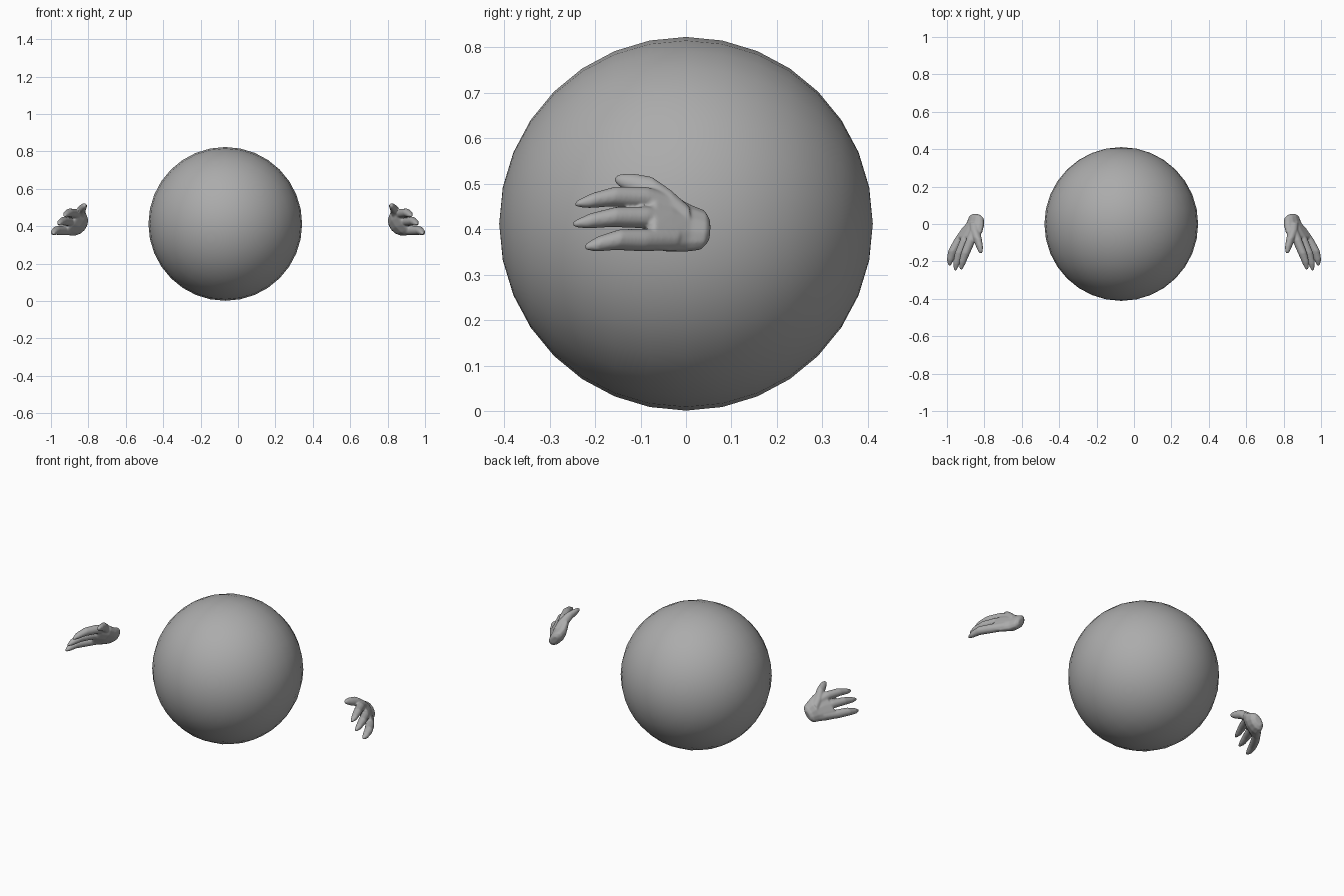
import bpy, bmesh, math
from mathutils import Vector

grey = bpy.data.materials.new("mid_grey")
grey.diffuse_color = (0.41, 0.41, 0.41, 1)

# Big smooth ball, slightly off centre, poles facing front and back
bpy.ops.mesh.primitive_uv_sphere_add(segments=32, ring_count=16, radius=0.411,
                                     location=(-0.068, 0, 0.412),
                                     rotation=(math.pi / 2, 0, 0))
ball = bpy.context.object
ball.name = "ball"
ball.data.materials.append(grey)
bpy.ops.object.shade_smooth()

ACROSS = Vector((-0.62, 0, 0.78))                       # little finger side to thumb side
THICK = ACROSS.cross(Vector((0.4, -0.9, 0))).normalized()  # palm to back of hand
SIDES = 12

# Each section: x, y, z, half width, half thickness
PALM = [(0.842, 0.050, 0.396, 0.030, 0.016), (0.842, 0.036, 0.398, 0.052, 0.031),
        (0.848, 0.000, 0.403, 0.064, 0.035), (0.868, -0.040, 0.416, 0.082, 0.034),
        (0.895, -0.075, 0.424, 0.084, 0.026), (0.898, -0.084, 0.425, 0.074, 0.018)]
FINGERS = {
    "little": [(0.890, -0.02, 0.378, 0.026, 0.024), (0.938, -0.09, 0.376, 0.026, 0.025),
               (0.971, -0.15, 0.377, 0.024, 0.024), (0.984, -0.195, 0.368, 0.018, 0.018),
               (0.987, -0.222, 0.362, 0.007, 0.007)],
    "middle": [(0.870, -0.03, 0.420, 0.026, 0.024), (0.906, -0.09, 0.426, 0.025, 0.025),
               (0.936, -0.16, 0.427, 0.023, 0.023), (0.951, -0.215, 0.418, 0.017, 0.018),
               (0.956, -0.248, 0.412, 0.007, 0.007)],
    "index": [(0.850, -0.03, 0.450, 0.026, 0.024), (0.874, -0.09, 0.469, 0.025, 0.025),
              (0.903, -0.16, 0.472, 0.023, 0.023), (0.919, -0.21, 0.463, 0.017, 0.018),
              (0.925, -0.243, 0.456, 0.007, 0.007)],
    "thumb": [(0.850, 0.00, 0.422, 0.030, 0.030), (0.848, -0.04, 0.459, 0.030, 0.028),
              (0.837, -0.08, 0.490, 0.028, 0.024), (0.827, -0.12, 0.502, 0.023, 0.019),
              (0.822, -0.145, 0.508, 0.015, 0.013), (0.821, -0.156, 0.511, 0.007, 0.006)],
}


def loft(bm, sections, side):
    """Closed tube through elliptical sections, mirrored in x by side."""
    rings = []
    for x, y, z, w, t in sections:
        ring = []
        for i in range(SIDES):
            a = math.tau * i / SIDES
            p = Vector((x, y, z)) + ACROSS * w * math.cos(a) + THICK * t * math.sin(a)
            ring.append(bm.verts.new((p.x * side, p.y, p.z)))
        rings.append(ring)
    for r, s in zip(rings, rings[1:]):
        for i in range(SIDES):
            j = (i + 1) % SIDES
            bm.faces.new((r[i], r[j], s[j], s[i]))
    bm.faces.new(rings[0])
    bm.faces.new(rings[-1])


def make_hand(name, side):
    # Palm and four digits, fused into one smooth surface
    bm = bmesh.new()
    loft(bm, PALM, side)
    for sections in FINGERS.values():
        loft(bm, sections, side)
    bmesh.ops.recalc_face_normals(bm, faces=bm.faces)
    mesh = bpy.data.meshes.new(name)
    bm.to_mesh(mesh)
    bm.free()
    mesh.materials.append(grey)
    hand = bpy.data.objects.new(name, mesh)
    bpy.context.collection.objects.link(hand)
    fuse = hand.modifiers.new("fuse", 'REMESH')
    fuse.mode = 'VOXEL'
    fuse.voxel_size = 0.004
    fuse.use_smooth_shade = True
    soften = hand.modifiers.new("soften", 'SMOOTH')
    soften.factor = 0.5
    soften.iterations = 8


make_hand("right_hand", 1)
make_hand("left_hand", -1)
